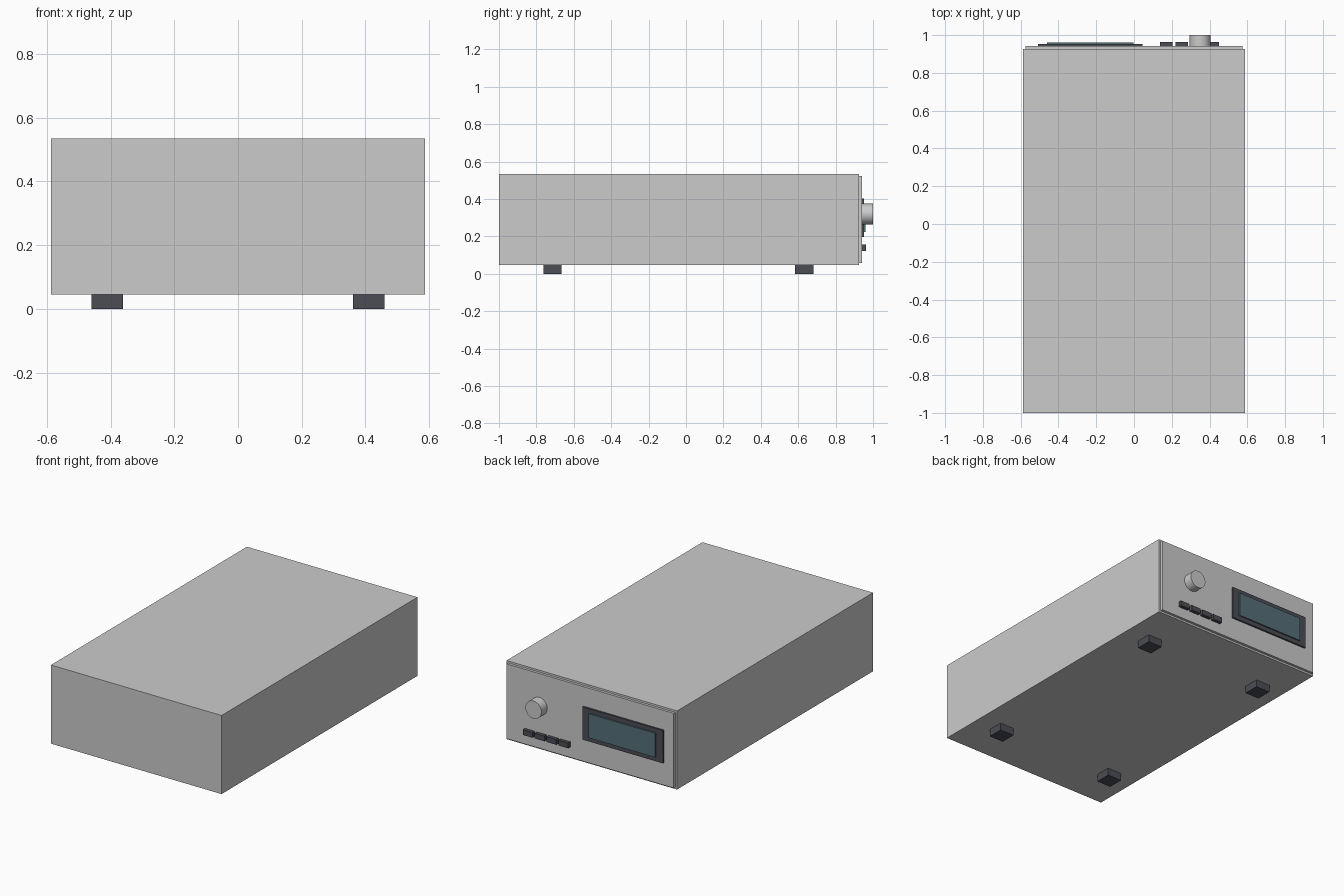
import bpy
import math

if "Cube" in bpy.data.objects:
    bpy.data.objects.remove(bpy.data.objects["Cube"])


def material(name, color):
    m = bpy.data.materials.new(name)
    m.diffuse_color = color
    m.use_nodes = True
    m.node_tree.nodes["Principled BSDF"].inputs["Base Color"].default_value = m.diffuse_color
    return m


dark = material("dark_plastic", (0.07, 0.075, 0.09, 1))
teal = material("screen_glass", (0.09, 0.16, 0.19, 1))


def box(name, x, y, z, mat=None):
    """Box from (min, max) ranges on each axis."""
    bpy.ops.mesh.primitive_cube_add(
        size=1, location=[(a + b) / 2 for a, b in (x, y, z)])
    ob = bpy.context.object
    ob.name = name
    ob.scale = [b - a for a, b in (x, y, z)]
    bpy.ops.object.transform_apply(location=False, rotation=False, scale=True)
    if mat:
        ob.data.materials.append(mat)
    return ob


# Case and control panel (controls are on the +y end)
box("case", (-0.587, 0.587), (-1.0, 0.926), (0.046, 0.535))
box("control_panel", (-0.575, 0.575), (0.926, 0.942), (0.058, 0.523))

# Display: dark bezel with raised glass
box("display_bezel", (-0.508, 0.045), (0.942, 0.953), (0.198, 0.402), dark)
box("display_screen", (-0.461, -0.002), (0.953, 0.961), (0.225, 0.375), teal)

# Rotary knob
bpy.ops.mesh.primitive_cylinder_add(
    vertices=32, radius=0.055, depth=0.058,
    location=(0.35, 0.971, 0.32), rotation=(math.pi / 2, 0, 0))
bpy.context.object.name = "volume_knob"
bpy.ops.object.shade_smooth_by_angle()

# Row of push buttons
for i in range(4):
    cx = 0.17 + i * 0.082
    box(f"button_{i + 1}", (cx - 0.033, cx + 0.033), (0.942, 0.963),
        (0.123, 0.156), dark)

# Feet
for end, cy in (("rear", -0.714), ("front", 0.633)):
    for side, cx in (("left", -0.41), ("right", 0.41)):
        box(f"foot_{end}_{side}", (cx - 0.049, cx + 0.049),
            (cy - 0.049, cy + 0.049), (0.0, 0.046), dark)
